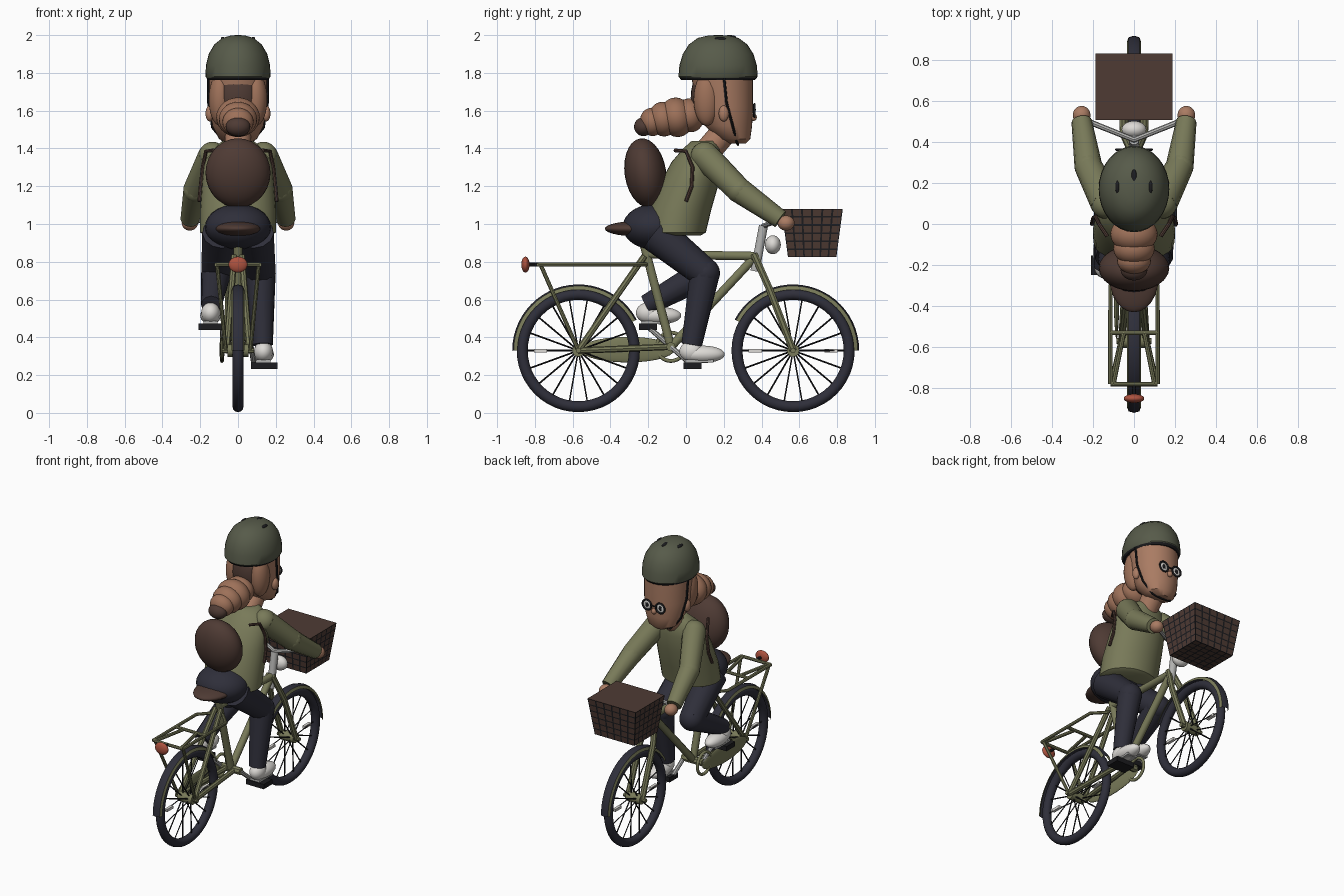
import bpy, bmesh, math
from mathutils import Vector

if "Cube" in bpy.data.objects:
    bpy.data.objects.remove(bpy.data.objects["Cube"])


def material(name, r, g, b):
    m = bpy.data.materials.new(name)
    m.use_nodes = True
    m.diffuse_color = (r, g, b, 1)
    m.node_tree.nodes["Principled BSDF"].inputs["Base Color"].default_value = (r, g, b, 1)
    return m


olive = material("olive", .19, .195, .1)
moss = material("dark moss", .095, .104, .068)
navy = material("navy", .028, .028, .042)
black = material("black", .012, .012, .014)
brown = material("dark brown", .077, .043, .034)
skin = material("skin", .4, .2, .125)
hair = material("hair", .34, .165, .1)
white = material("off white", .72, .7, .67)
silver = material("silver", .45, .45, .44)
red = material("red", .42, .085, .05)


def finish(name, *mats):
    ob = bpy.context.object
    ob.name = name
    for m in mats:
        ob.data.materials.append(m)
    bpy.ops.object.shade_smooth_by_angle(angle=math.radians(40))
    return ob


def mesh_object(name, bm, *mats):
    bmesh.ops.recalc_face_normals(bm, faces=bm.faces)
    me = bpy.data.meshes.new(name)
    bm.to_mesh(me)
    bm.free()
    ob = bpy.data.objects.new(name, me)
    bpy.context.collection.objects.link(ob)
    bpy.ops.object.select_all(action='DESELECT')
    ob.select_set(True)
    bpy.context.view_layer.objects.active = ob
    return finish(name, *mats)


def ball(name, loc, radii, mat, tilt=0):
    bpy.ops.mesh.primitive_uv_sphere_add(segments=24, ring_count=14, location=loc,
                                         rotation=(tilt, 0, 0))
    bpy.context.object.scale = radii
    return finish(name, mat)


def box(name, loc, size, mat, tilt=0):
    bpy.ops.mesh.primitive_cube_add(size=1, location=loc, rotation=(tilt, 0, 0))
    bpy.context.object.scale = size
    return finish(name, mat)


def ring(name, loc, major, minor, mat, rot):
    bpy.ops.mesh.primitive_torus_add(location=loc, rotation=rot, major_radius=major,
                                     minor_radius=minor, major_segments=48, minor_segments=12)
    return finish(name, mat)


def tubes(name, paths, radii, mat, res=2):
    """Round bars along paths; radii is one number or one per point."""
    cu = bpy.data.curves.new(name, 'CURVE')
    cu.dimensions = '3D'
    cu.bevel_depth = 1
    cu.bevel_resolution = res
    cu.use_fill_caps = True
    for path in paths:
        sp = cu.splines.new('POLY')
        sp.points.add(len(path) - 1)
        for i, p in enumerate(path):
            sp.points[i].co = (*p, 1)
            sp.points[i].radius = radii[i] if isinstance(radii, tuple) else radii
    ob = bpy.data.objects.new(name, cu)
    bpy.context.collection.objects.link(ob)
    bpy.ops.object.select_all(action='DESELECT')
    ob.select_set(True)
    bpy.context.view_layer.objects.active = ob
    bpy.ops.object.convert(target='MESH')
    return finish(name, mat)


def loft(name, rings, mat, n=32):
    """Stack of ellipses given as (y, z, half width, half depth)."""
    bm = bmesh.new()
    loops = [[bm.verts.new((rx * math.cos(t * math.tau / n), y + ry * math.sin(t * math.tau / n), z))
              for t in range(n)] for y, z, rx, ry in rings]
    for a, b in zip(loops, loops[1:]):
        for i in range(n):
            bm.faces.new((a[i - 1], a[i], b[i], b[i - 1]))
    bm.faces.new(loops[0])
    bm.faces.new(loops[-1])
    return mesh_object(name, bm, mat)


def limb(name, a, b, c, r, mat):
    """Two tapered segments with a round joint."""
    tubes(name + "_upper", [(a, b)], (r[0], r[1]), mat, 4)
    ball(name + "_joint", b, (r[1],) * 3, mat)
    tubes(name + "_lower", [(b, c)], (r[1], r[2]), mat, 4)


# Wheels, spokes, reflectors and mudguards
SIDEWAYS = (0, math.pi / 2, 0)
AXLE = .33
for label, cy, back in (("rear", -.57, -1), ("front", .567, 1)):
    ring(label + "_tyre", (0, cy, AXLE), .297, .029, navy, SIDEWAYS)
    spokes = []
    for i in range(18):
        a = i * math.tau / 18
        d = Vector((0, math.cos(a), math.sin(a)))
        hub = Vector((.03 * (-1) ** i, cy, AXLE))
        spokes.append((hub, Vector((0, cy, AXLE)) + d * .28))
    tubes(label + "_spokes", spokes, .0045, black, 0)
    tubes(label + "_hub", [((-.055, cy, AXLE), (.055, cy, AXLE))], .033, olive, 4)
    tubes(label + "_axle", [((-.085, cy, AXLE), (.085, cy, AXLE))], .014, olive)
    for s in (-1, 1):
        box(label + "_reflector", (0, cy + s * .2, AXLE), (.02, .07, .018), white)
    bm = bmesh.new()
    section = ((-.034, .322), (-.027, .342), (0, .35), (.027, .342), (.034, .322))
    rows = []
    for i in range(25):
        a = math.radians(152 * i / 24)
        rows.append([bm.verts.new((x, cy + back * r * math.cos(a), AXLE + r * math.sin(a)))
                     for x, r in section])
    for a, b in zip(rows, rows[1:]):
        for i in range(4):
            f = bm.faces.new((a[i], a[i + 1], b[i + 1], b[i]))
            f.material_index = 1 if i in (1, 2) else 0
    mesh_object(label + "_mudguard", bm, olive, navy)

# Frame
crank, seat, head = (0, -.08, .35), (0, -.21, .84), (0, .36, .83)
tubes("main_frame", [(crank, (0, -.23, .92)), (seat, head), ((0, .35, .81), crank)], .024, olive, 3)
stays, blades, rails, struts = [], [], [], []
for s in (-1, 1):
    stays += [((s * .02, -.22, .83), (s * .06, -.57, AXLE)), ((s * .03, -.08, .35), (s * .06, -.57, AXLE))]
    blades.append(((s * .015, .36, .84), (s * .05, .44, .66), (s * .055, .567, AXLE)))
    rails += [((s * .03, -.21, .785), (s * .115, -.3, .785), (s * .115, -.78, .785)),
              ((s * .05, -.53, .785), (s * .1, -.78, .785))]
    struts.append(((s * .11, -.77, .785), (s * .065, -.57, AXLE)))
tubes("rear_stays", stays, .017, olive)
tubes("fork", blades, .02, olive)
rails += [((-.115, y, .785), (.115, y, .785)) for y in (-.53, -.78)]
tubes("rear_rack", rails, .011, olive)
tubes("rack_struts", struts, .011, olive)
ball("tail_light", (0, -.85, .785), (.05, .022, .042), red)
tubes("tail_light_bracket", [((0, -.84, .785), (0, -.78, .785))], .01, black)

# Handlebar, headlight and saddle
tubes("stem", [((0, .365, .75), (0, .41, .99))], .025, silver, 3)
tubes("handlebar", [((-.28, .53, 1.0), (-.2, .49, 1.02), (0, .41, .99), (.2, .49, 1.02), (.28, .53, 1.0))],
      .014, silver)
ball("headlight", (0, .46, .89), (.06, .042, .05), white)
ball("saddle", (0, -.26, .975), (.12, .17, .04), brown)

# Cranks, pedals and chain guard
for s, y, z in ((1, .035, .25), (-1, -.2, .455)):
    tubes("crank_arm", [((s * .07, -.08, .35), (s * .085, y, z))], .014, silver)
    box("pedal", (s * .14, y, z), (.14, .095, .034), black)
tubes("crank_axle", [((-.08, -.08, .35), (.08, -.08, .35))], .025, olive)
ball("chain_guard", (-.085, -.31, .335), (.014, .25, .068), olive)
ring("chain_ring", (-.085, -.08, .35), .075, .01, olive, SIDEWAYS)

# Basket: tapered box with a woven grid on its sides and base
bm = bmesh.new()
bmesh.ops.create_cube(bm, size=2)
bmesh.ops.subdivide_edges(bm, edges=bm.edges, cuts=5, use_grid_fill=True)
bm.normal_update()
woven = [f for f in bm.faces if f.normal.z < .5]
for f in bmesh.ops.inset_individual(bm, faces=woven, thickness=.045)['faces']:
    f.material_index = 1
for v in bm.verts:
    t = (v.co.z + 1) / 2
    v.co = (v.co.x * (.155 + .033 * t), .668 + v.co.y * (.128 + .034 * t), .952 + v.co.z * .128)
mesh_object("basket", bm, brown, black)

# Torso, hips and backpack
loft("jacket", [(-.06, .94, .17, .14), (-.06, .955, .2, .165), (-.03, 1.08, .2, .165),
                (.02, 1.22, .19, .155), (.055, 1.33, .18, .13), (.085, 1.4, .14, .1),
                (.1, 1.44, .08, .07)], olive)
tubes("neck", [((0, .11, 1.38), (0, .23, 1.52))], .07, skin, 4)
ball("hips", (0, -.17, .985), (.175, .165, .12), navy)
ball("backpack", (0, -.215, 1.27), (.172, .11, .185), brown, .15)

# Arms, hands, straps and thighs
for s, side in ((1, "left"), (-1, "right")):
    ball(side + "_shoulder", (s * .135, .1, 1.36), (.075,) * 3, olive)
    limb(side + "_arm", (s * .135, .1, 1.36), (s * .222, .28, 1.18), (s * .255, .5, 1.025),
         (.077, .068, .05), olive)
    ball(side + "_hand", (s * .255, .53, 1.005), (.043, .045, .04), skin)
    tubes(side + "_strap", [((s * .13, -.06, 1.39), (s * .17, .0, 1.385), (s * .187, .035, 1.3),
                             (s * .198, .03, 1.2), (s * .205, .0, 1.12))], .01, brown)
limb("left_leg", (.09, -.16, .95), (.12, .1, .74), (.13, .03, .36), (.1, .08, .055), navy)
limb("right_leg", (-.09, -.16, .95), (-.115, .1, .74), (-.14, -.21, .57), (.1, .08, .055), navy)

# Shoes
for side, x, y, z in (("left", .135, .07, .31), ("right", -.145, -.16, .515)):
    ball(side + "_shoe", (x, y + .02, z), (.055, .115, .046), white)
    ball(side + "_shoe_heel", (x, y - .04, z + .015), (.05, .065, .055), white)
    box(side + "_sole", (x, y, z - .036), (.075, .15, .016), silver)

# Head and hair
loft("head", [(.27, 1.425, .05, .045), (.255, 1.45, .1, .085), (.225, 1.52, .135, .125),
              (.205, 1.62, .15, .15), (.19, 1.8, .155, .165)], skin)
ball("back_hair", (0, .11, 1.67), (.115, .085, .15), brown)
for i, (y, z, r) in enumerate(((.02, 1.575, .09), (-.05, 1.565, .105), (-.12, 1.555, .092),
                               (-.18, 1.54, .075))):
    ball("ponytail_segment", (0, y, z), (r * 1.1, r * .85, r), hair, .2)
ball("ponytail_tip", (0, -.225, 1.515), (.065, .05, .05), brown)
for s, side in ((1, "left"), (-1, "right")):
    ball(side + "_side_hair", (s * .095, .11, 1.66), (.06, .07, .14), hair)
    ball(side + "_ear", (s * .15, .2, 1.585), (.022, .027, .042), skin)
    tubes(side + "_chin_strap", [((s * .158, .2, 1.79), (s * .156, .215, 1.64), (s * .135, .25, 1.51),
                                  (s * .07, .27, 1.43), (0, .275, 1.42))], .007, black)
    # Glasses and eyes
    ring(side + "_glasses_rim", (s * .052, .362, 1.6), .034, .006, black, (math.pi / 2, 0, 0))
    ball(side + "_lens", (s * .052, .358, 1.6), (.03, .004, .03), white)
    ball(side + "_pupil", (s * .052, .362, 1.6), (.012, .004, .016), black)
tubes("glasses_bridge", [((-.02, .366, 1.605), (.02, .366, 1.605))], .005, black)
ball("nose", (0, .357, 1.565), (.018, .018, .02), skin)
tubes("mouth", [((-.025, .336, 1.51), (.025, .336, 1.51))], .005, black)

# Helmet with rim and vents
loft("helmet", [(.17, 1.77, .165, .2), (.17, 1.78, .172, .21), (.17, 1.84, .17, .205),
                (.17, 1.9, .155, .187), (.17, 1.95, .126, .155), (.17, 1.985, .082, .108),
                (.17, 1.997, .04, .055), (.17, 2.0, .01, .015)], moss)
loft("helmet_rim", [(.17, 1.762, .16, .195), (.17, 1.776, .169, .206)], black)
ball("top_vent", (0, .23, 1.99), (.014, .036, .01), black)
for s in (-1, 1):
    ball("side_vent", (s * .08, .18, 1.979), (.011, .032, .012), black)
